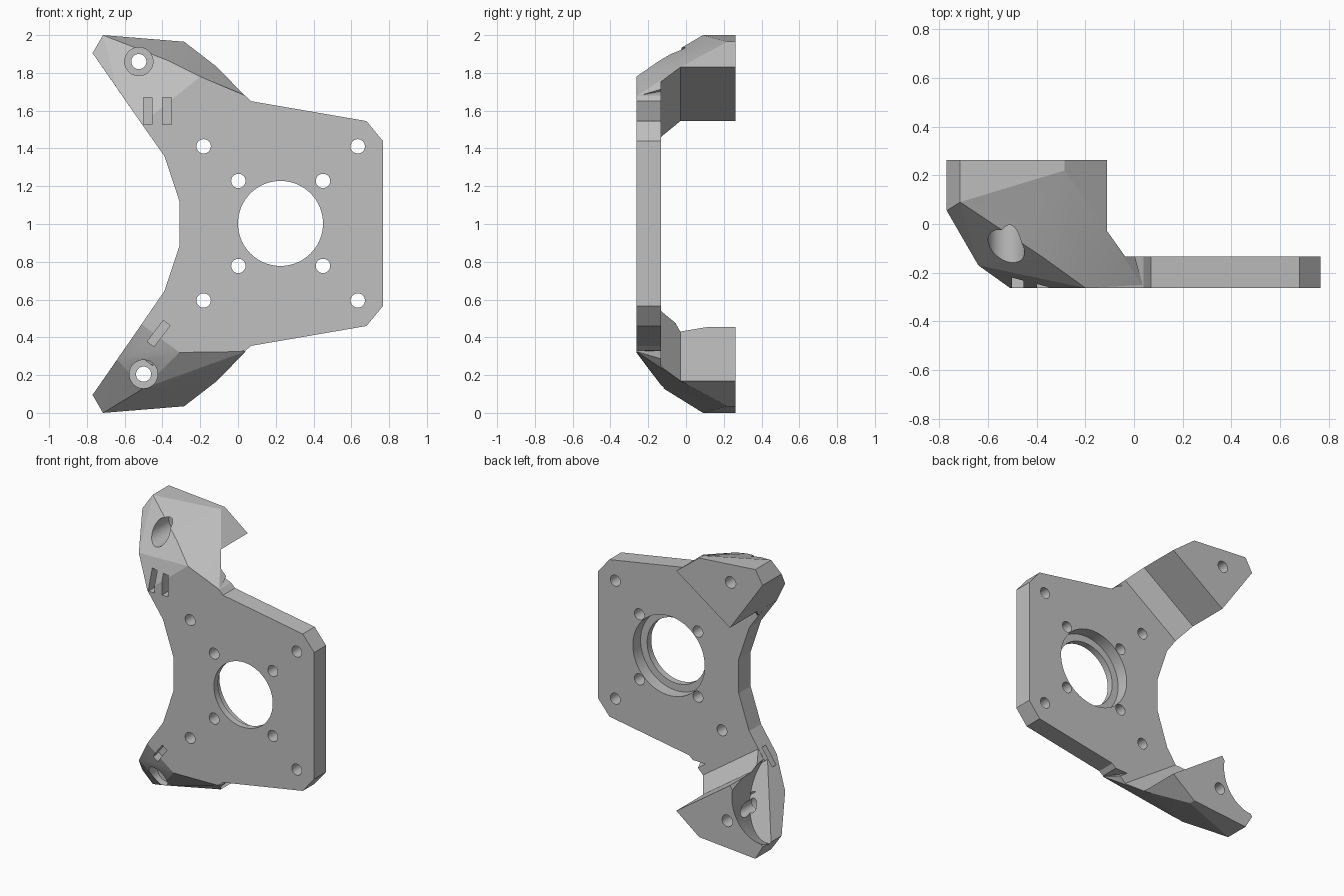
import bpy, bmesh, math
from mathutils import Matrix, Vector

if "Cube" in bpy.data.objects:
    bpy.data.objects.remove(bpy.data.objects["Cube"])

grey = bpy.data.materials.new("plain_grey")
grey.use_nodes = True
grey.diffuse_color = (0.53, 0.53, 0.53, 1)
grey.node_tree.nodes["Principled BSDF"].inputs["Base Color"].default_value = (0.53, 0.53, 0.53, 1)

FRONT, PLATE_BACK, SHELF, BACK = -0.263, -0.133, -0.03, 0.263


def finish(bm, name):
    bmesh.ops.recalc_face_normals(bm, faces=bm.faces)
    mesh = bpy.data.meshes.new(name)
    bm.to_mesh(mesh)
    bm.free()
    mesh.materials.append(grey)
    ob = bpy.data.objects.new(name, mesh)
    bpy.context.collection.objects.link(ob)
    return ob


def hull(name, points):
    bm = bmesh.new()
    for p in points:
        bm.verts.new(p)
    out = bmesh.ops.convex_hull(bm, input=bm.verts)
    loose = {g for g in out["geom_interior"] if isinstance(g, bmesh.types.BMVert)}
    bmesh.ops.delete(bm, geom=list(loose), context="VERTS")
    bmesh.ops.dissolve_limit(bm, angle_limit=math.radians(1), verts=bm.verts, edges=bm.edges)
    return finish(bm, name)


def prism(name, outline, y0, y1):
    bm = bmesh.new()
    face = bm.faces.new([bm.verts.new((x, y0, z)) for x, z in outline])
    out = bmesh.ops.extrude_face_region(bm, geom=[face])
    verts = [g for g in out["geom"] if isinstance(g, bmesh.types.BMVert)]
    bmesh.ops.translate(bm, verts=verts, vec=(0, y1 - y0, 0))
    return finish(bm, name)


def drill(x, z, r, y0=-0.5, y1=0.5, sides=40):
    bm = bmesh.new()
    place = Matrix.Translation((x, (y0 + y1) / 2, z)) @ Matrix.Rotation(math.pi / 2, 4, "X")
    bmesh.ops.create_cone(bm, cap_ends=True, segments=sides, radius1=r, radius2=r,
                          depth=y1 - y0, matrix=place)
    return finish(bm, "drill")


def box(centre, size, turn=0):
    bm = bmesh.new()
    place = Matrix.Translation(centre) @ Matrix.Rotation(turn, 4, "Y") @ Matrix.Diagonal((*size, 1))
    bmesh.ops.create_cube(bm, size=1, matrix=place)
    return finish(bm, "slot")


def combine(ob, tool, operation):
    mod = ob.modifiers.new("combine", "BOOLEAN")
    mod.operation, mod.solver, mod.object = operation, "EXACT", tool
    bpy.context.view_layer.objects.active = ob
    bpy.ops.object.modifier_apply(modifier=mod.name)
    bpy.data.objects.remove(tool)


# Flat motor plate, ending where the arms slope backwards
plate = prism("mounting_bracket", [
    (0.07, 1.65), (0.68, 1.545), (0.767, 1.44), (0.767, 0.565), (0.68, 0.46), (0.07, 0.355),
    (0.04, 0.33), (-0.31, 0.32), (-0.51, 0.47), (-0.39, 0.645), (-0.31, 0.885), (-0.31, 1.12),
    (-0.39, 1.36), (-0.51, 1.53), (-0.2, 1.78), (0.04, 1.68)], FRONT, PLATE_BACK)


def arm(name, ridge, flip):
    """Faceted arm reaching back to a foot, with the space behind the plate cut away."""
    def place(points):
        return [(x, y, 2 - z if flip else z) for x, y, z in points]

    foot = [(-0.715, 2.0), (-0.77, 1.905), (-0.52, 1.545), (-0.11, 1.83), (-0.285, 1.965)]
    starts = [0.09, 0.055, SHELF, SHELF, 0.22]
    points = [(x, BACK, z) for x, z in foot]
    points += [(x, y, z) for (x, z), y in zip(foot, starts)]
    points += [(-0.46, PLATE_BACK, 1.46), (-0.04, PLATE_BACK, 1.755), (-0.64, -0.17, 1.718),
               (-0.51, FRONT, 1.53), (0.04, FRONT, 1.675)] + ridge
    body = hull(name, place(points))

    # Upright inner wall, then a slope down to the back of the plate
    along, out = Vector((0.82, 0.57)), Vector((0.57, -0.82))
    corners = []
    for end in (-0.5, 1.0):
        for shift, y in ((0, 0.5), (0, SHELF), (0.104, PLATE_BACK), (1, PLATE_BACK), (1, 0.5)):
            p = Vector(foot[2]) + along * end + out * shift
            corners.append((p.x, y, p.y))
    combine(body, hull("arm_relief", place(corners)), "DIFFERENCE")
    return body


upper_arm = arm("upper_arm", [(-0.2, FRONT, 1.78), (-0.37, -0.14, 1.865)], False)
lower_arm = arm("lower_arm", [(-0.31, FRONT, 1.68), (-0.5, -0.12, 1.87)], True)


# Slanted round clearance behind the lower arm, its floor parallel to the front facet
def clearance():
    points = []
    inward = Vector((0.82, -0.57))
    for i in range(48):
        a = math.tau * i / 48
        rim = Vector((-0.78, 0.385)) + 0.25 * Vector((math.cos(a), math.sin(a)))
        top = rim - inward * 0.05
        low = rim + inward * 0.11
        rise = -0.6 * (low.x + 0.31) - 0.8 * (low.y - 0.32)
        points += [(top.x, 0.4, top.y), (low.x, FRONT + 0.1 + 0.73 * rise, low.y)]
    return hull("clearance", points)


combine(lower_arm, clearance(), "DIFFERENCE")
combine(plate, upper_arm, "UNION")
combine(plate, lower_arm, "UNION")

# Motor bore with a wider recess at the back
cutters = [drill(0.225, 1.003, 0.225, sides=72),
           drill(0.225, 1.003, 0.275, PLATE_BACK - 0.085, 0.1, 72)]
# Bolt holes in two squares
for sx in (-1, 1):
    for sz in (-1, 1):
        cutters.append(drill(0.226 + sx * 0.224, 1.003 + sz * 0.225, 0.038))
        cutters.append(drill(0.226 + sx * 0.408, 1.003 + sz * 0.408, 0.038))
# Foot holes, counterbored from the front
for x, z, floor in ((-0.525, 1.86, 0.1), (-0.5, 0.205, -0.06)):
    cutters += [drill(x, z, 0.04), drill(x, z, 0.075, -0.5, floor)]
# Cable tie slots and the passage opening on the side
for x in (-0.478, -0.375):
    cutters.append(box((x, -0.23, 1.598), (0.047, 0.12, 0.145)))
lean = math.atan2(0.1, 0.13)
cutters.append(box((-0.42, -0.23, 0.42), (0.045, 0.12, 0.14), lean))
cutters.append(box((-0.483, -0.19, 0.465), (0.2, 0.04, 0.14), lean))
for tool in cutters:
    combine(plate, tool, "DIFFERENCE")

# One solid part with crisp facets and smooth bores
bpy.ops.object.select_all(action="DESELECT")
plate.select_set(True)
bpy.context.view_layer.objects.active = plate
bpy.ops.object.shade_smooth_by_angle(angle=math.radians(12))
